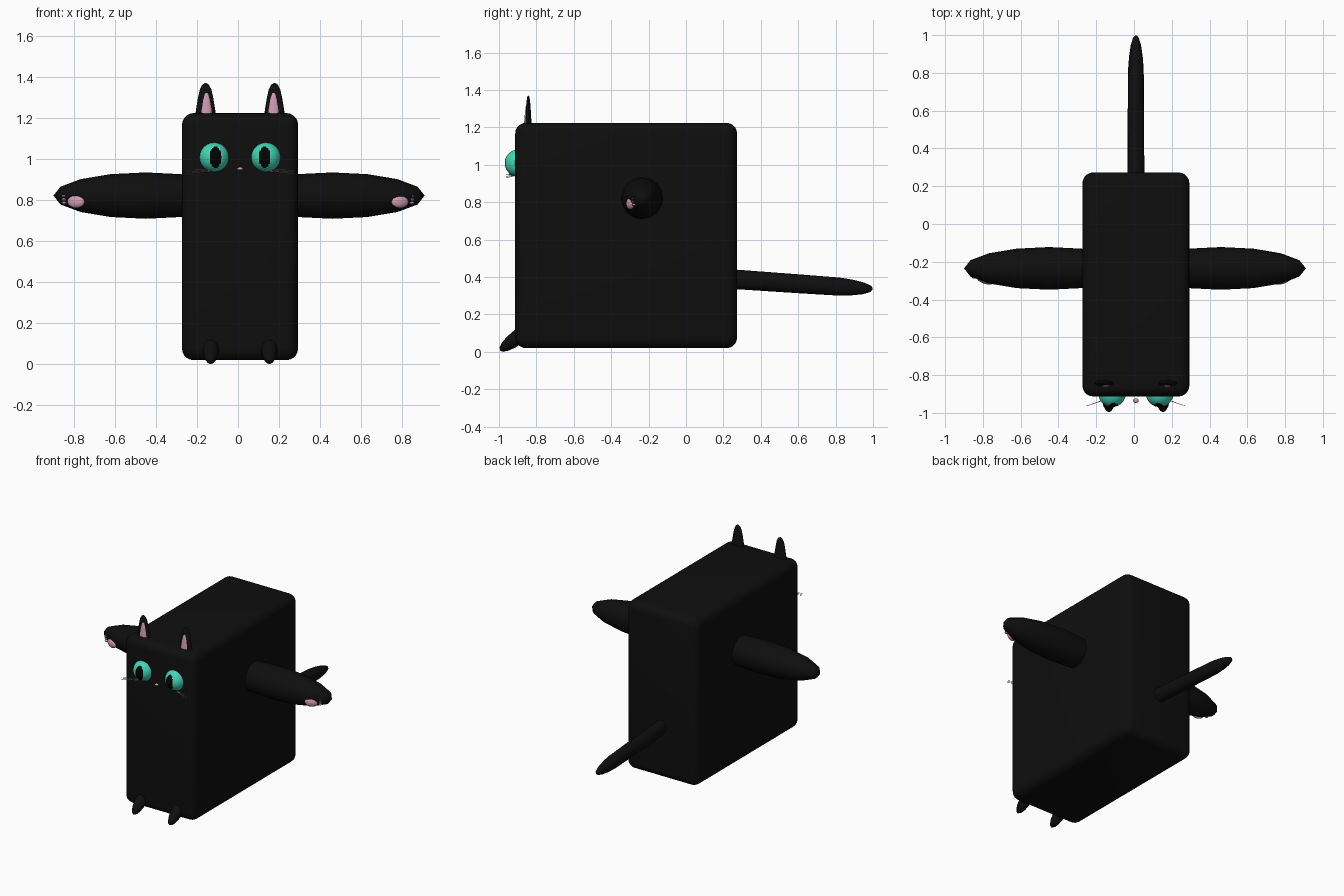
import bpy, bmesh, math
from mathutils import Matrix, Vector

if "Cube" in bpy.data.objects:
    bpy.data.objects.remove(bpy.data.objects["Cube"])

CX = 0.01  # symmetry plane of the animal


def material(name, rgb):
    m = bpy.data.materials.new(name)
    m.diffuse_color = (*rgb, 1)
    m.use_nodes = True
    m.node_tree.nodes["Principled BSDF"].inputs["Base Color"].default_value = m.diffuse_color
    return m


BLACK = material("black fur", (0.0045, 0.0045, 0.0045))
DARK = material("pupil black", (0.001, 0.001, 0.001))
TEAL = material("teal eye", (0.06, 0.66, 0.46))
PINK = material("pink skin", (0.65, 0.33, 0.45))
WHISK = material("whisker", (0.50, 0.33, 0.36))


def finish(name, bm, mats, angle=40):
    bmesh.ops.recalc_face_normals(bm, faces=bm.faces)
    me = bpy.data.meshes.new(name)
    bm.to_mesh(me)
    bm.free()
    ob = bpy.data.objects.new(name, me)
    bpy.context.collection.objects.link(ob)
    for m in mats:
        me.materials.append(m)
    bpy.context.view_layer.objects.active = ob
    ob.select_set(True)
    bpy.ops.object.shade_smooth_by_angle(angle=math.radians(angle))
    ob.select_set(False)
    return ob


def ellipsoid(name, loc, radii, mat, rot=Matrix(), seg=16, rings=8):
    bm = bmesh.new()
    mtx = Matrix.Translation(loc) @ rot @ Matrix.Diagonal((*radii, 1))
    bmesh.ops.create_uvsphere(bm, u_segments=seg, v_segments=rings, radius=1, matrix=mtx)
    return finish(name, bm, [mat])


def lathe(name, prof, mat, mtx, seg=16):
    """Revolve (radius, height) pairs around z, then place with mtx."""
    bm = bmesh.new()
    rings = [[bm.verts.new(mtx @ Vector((r * math.cos(a), r * math.sin(a), h)))
              for a in (2 * math.pi * i / seg for i in range(seg))] for r, h in prof]
    for a, b in zip(rings, rings[1:]):
        for i in range(seg):
            j = (i + 1) % seg
            bm.faces.new((a[i], a[j], b[j], b[i]))
    bm.faces.new(rings[0])
    bm.faces.new(rings[-1])
    return finish(name, bm, [mat])


# Body: rounded block
bm = bmesh.new()
bmesh.ops.create_cube(bm, size=1, matrix=Matrix.Translation((CX, -0.32, 0.622))
                      @ Matrix.Diagonal((0.566, 1.186, 1.205, 1)))
bmesh.ops.bevel(bm, geom=bm.edges[:], offset=0.057, segments=5, profile=0.5, affect='EDGES')
finish("body", bm, [BLACK])

# Tail: long tapered rod sloping down to the back
slope = Matrix.Translation((CX, 0.2, 0.392)) @ Matrix.Rotation(math.radians(-94), 4, 'X')
lathe("tail", [(0.05, 0), (0.048, 0.4), (0.046, 0.62), (0.04, 0.69), (0.03, 0.75),
               (0.016, 0.79), (0.004, 0.80)], BLACK, slope @ Matrix.Diagonal((0.9, 1.05, 1, 1)))

# Nose
ellipsoid("nose", (CX, -0.935, 0.953), (0.015, 0.012, 0.008), PINK)

for s, side in ((-1, "left"), (1, "right")):
    # Arm: stretched ellipsoid with its poles along x
    ellipsoid(side + "_arm", (CX / 2 + s * 0.455, -0.235, 0.822), (0.113, 0.113, 0.45), BLACK,
              Matrix.Rotation(math.pi / 2, 4, 'Y'))
    # Paw pad and small toe pads on the front of the arm
    turn = Matrix.Rotation(s * math.radians(20), 4, 'Z')
    ellipsoid(side + "_paw_pad", (s * 0.79, -0.298, 0.793), (0.045, 0.018, 0.032), PINK, turn)
    for k in (-1, 0, 1):
        ellipsoid(side + "_toe_pad", (s * 0.848, -0.277, 0.803 + 0.017 * k),
                  (0.013, 0.013, 0.007), PINK, turn, 10, 6)

    # Foot: tilted ellipsoid poking out of the lower front
    ellipsoid(side + "_foot", (CX + s * 0.143, -0.895, 0.082), (0.04, 0.125, 0.04), BLACK,
              Matrix.Rotation(math.radians(37), 4, 'X'))

    # Ear: flattened rounded cone with a thin pink inner layer
    ear = Matrix.Translation((CX + s * 0.168, -0.843, 1.2)) @ Matrix.Diagonal((1, 0.34, 1, 1))
    lathe(side + "_ear", [(0.052, 0), (0.047, 0.04), (0.037, 0.1), (0.028, 0.14),
                          (0.016, 0.163), (0.004, 0.17)], BLACK, ear)
    inner = Matrix.Translation((CX + s * 0.164, -0.851, 1.2)) @ Matrix.Diagonal((1, 0.5, 1, 1))
    lathe(side + "_inner_ear", [(0.031, 0), (0.027, 0.04), (0.018, 0.09), (0.01, 0.118),
                                (0.002, 0.127)], PINK, inner)

    # Eye: ball whose front faces inside a tall ellipse become the pupil
    c = Vector((CX + s * 0.126, -0.896, 1.009))
    bm = bmesh.new()
    bmesh.ops.create_uvsphere(bm, u_segments=64, v_segments=48, radius=0.073,
                              matrix=Matrix.Translation(c))
    for f in bm.faces:
        d = f.calc_center_median() - c
        if d.y < 0 and ((d.x + s * 0.006) / 0.028) ** 2 + (d.z / 0.052) ** 2 < 1:
            f.material_index = 1
    finish(side + "_eye", bm, [TEAL, DARK])

    # Whiskers: three thin rods fanning outwards
    for z0, z1 in ((0.944, 0.938), (0.940, 0.930), (0.948, 0.946)):
        a = Vector((CX + s * 0.15, -0.925, z0))
        b = Vector((CX + s * 0.26, -0.963, z1))
        q = (b - a).to_track_quat('Z', 'Y').to_matrix().to_4x4()
        lathe(side + "_whisker", [(0.0022, 0), (0.001, (b - a).length)], WHISK,
              Matrix.Translation(a) @ q, 6)
